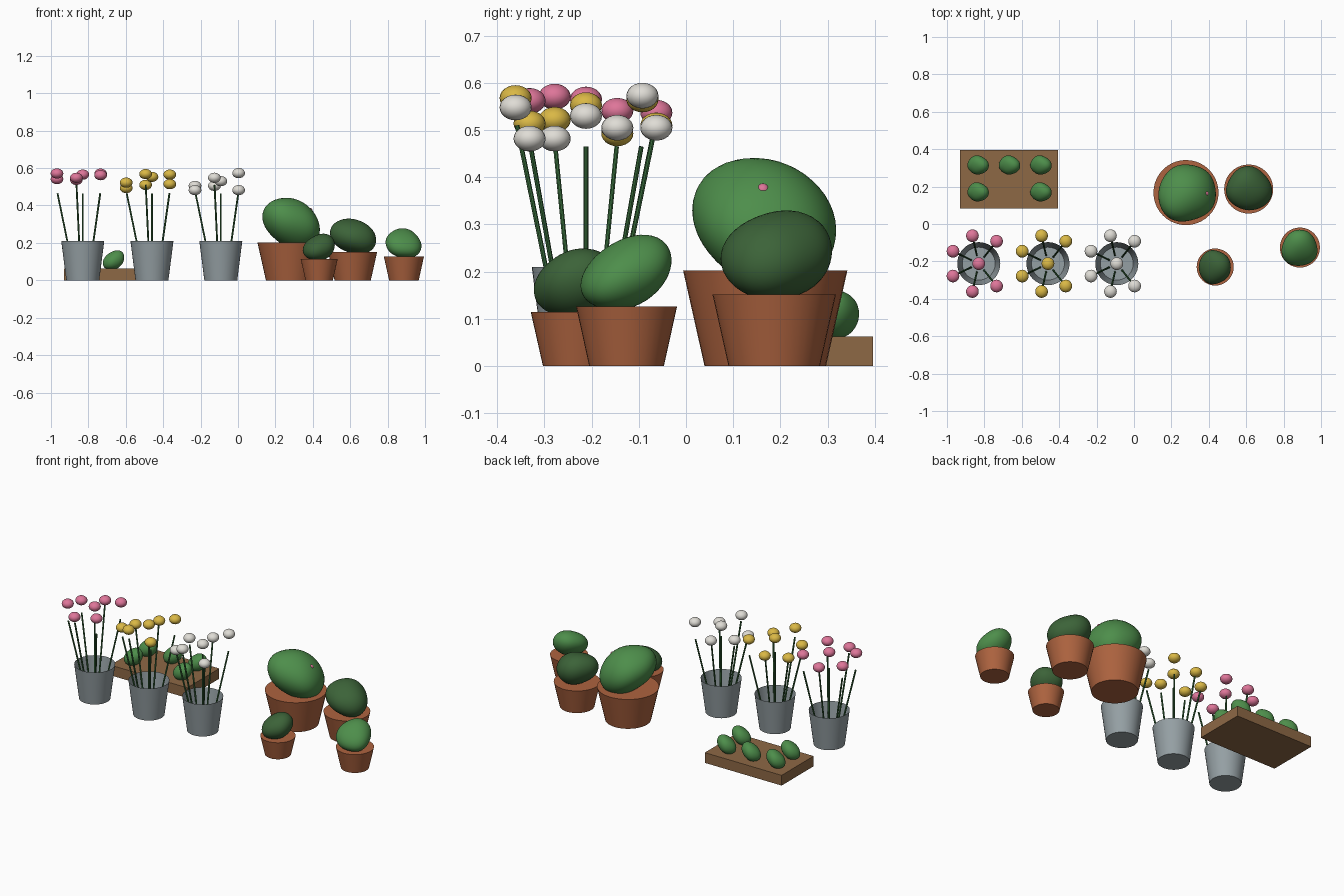
import bpy
import bmesh
import math
from mathutils import Vector

cube = bpy.data.objects.get("Cube")
if cube:
    bpy.data.objects.remove(cube, do_unlink=True)


def material(name, rgb):
    m = bpy.data.materials.new(name)
    m.use_nodes = True
    color = (*rgb, 1)
    m.diffuse_color = color
    m.node_tree.nodes["Principled BSDF"].inputs["Base Color"].default_value = color
    return m


terracotta = material("terracotta", (0.42, 0.125, 0.05))
zinc = material("zinc grey", (0.30, 0.35, 0.37))
wood = material("crate wood", (0.27, 0.14, 0.06))
leaf = material("leaf green", (0.075, 0.27, 0.07))
dark_leaf = material("dark leaf green", (0.045, 0.125, 0.04))
stem_green = material("stem green", (0.04, 0.15, 0.045))
pink = material("pink petals", (0.73, 0.18, 0.32))
yellow = material("yellow petals", (0.70, 0.48, 0.06))
white = material("white petals", (0.74, 0.72, 0.67))


def finish(bm, name, mat, location=(0, 0, 0), smooth=True):
    bmesh.ops.recalc_face_normals(bm, faces=bm.faces)
    mesh = bpy.data.meshes.new(name)
    bm.to_mesh(mesh)
    bm.free()
    mesh.materials.append(mat)
    ob = bpy.data.objects.new(name, mesh)
    ob.location = location
    bpy.context.collection.objects.link(ob)
    if smooth:
        bpy.ops.object.select_all(action='DESELECT')
        ob.select_set(True)
        bpy.context.view_layer.objects.active = ob
        bpy.ops.object.shade_smooth_by_angle(angle=math.radians(40))
    return ob


def tapered_pot(name, mat, x, y, bottom, top, height, open_top=False):
    bm = bmesh.new()
    bmesh.ops.create_cone(bm, cap_ends=True, segments=40, radius1=bottom,
                          radius2=top, depth=height)
    if open_top:
        lid = [f for f in bm.faces if f.calc_center_median().z > height * 0.49]
        bmesh.ops.delete(bm, geom=lid, context='FACES_ONLY')
    return finish(bm, name, mat, (x, y, height / 2))


def shrub(name, mat, center, radii, lean, phase):
    # Leaning ellipsoid with soft lumps
    bm = bmesh.new()
    bmesh.ops.create_icosphere(bm, subdivisions=4, radius=1)
    for v in bm.verts:
        p = v.co.copy()
        lump = math.sin(3 * p.x + phase) * math.cos(2.5 * p.y - phase)
        p *= 1 + 0.06 * lump
        p.z += lean[0] * p.x + lean[1] * p.y
        v.co = Vector(a * b for a, b in zip(p, radii))
    return finish(bm, name, mat, center)


def stem(name, start, end):
    start, end = Vector(start), Vector(end)
    bm = bmesh.new()
    bmesh.ops.create_cone(bm, cap_ends=True, segments=8, radius1=0.005,
                          radius2=0.005, depth=(end - start).length)
    ob = finish(bm, name, stem_green, (start + end) / 2)
    ob.rotation_euler = (end - start).to_track_quat('Z', 'Y').to_euler()


def blossom(name, mat, location):
    bm = bmesh.new()
    bmesh.ops.create_uvsphere(bm, u_segments=20, v_segments=12, radius=0.034)
    bmesh.ops.scale(bm, vec=(1, 1, 0.8), verts=bm.verts)
    finish(bm, name, mat, location)


# Buckets of cut flowers: one upright stem and six leaning outwards
BUCKETS = (
    ("pink", pink, -0.83, (0.565, 0.57, 0.537, 0.541, 0.571, 0.548, 0.562)),
    ("yellow", yellow, -0.46, (0.553, 0.565, 0.51, 0.493, 0.522, 0.568, 0.514)),
    ("white", white, -0.092, (0.53, 0.573, 0.505, 0.505, 0.482, 0.548, 0.482)),
)
BUCKET_Y = -0.212
for label, petals, bx, heights in BUCKETS:
    tapered_pot(label + "_bucket", zinc, bx, BUCKET_Y, 0.088, 0.115, 0.21, True)
    for i, h in enumerate(heights):
        a = math.tau * i / len(heights)
        reach = 0.153 if i else 0
        dx, dy = reach * math.cos(a), reach * math.sin(a)
        stem_top = 0.51 if i in (2, 5) else 0.465
        stem_top = min(stem_top, h)
        stem(f"{label}_stem_{i}", (bx + dx * 0.3, BUCKET_Y + dy * 0.3, 0.01),
             (bx + dx * 0.98, BUCKET_Y + dy * 0.98, stem_top))
        blossom(f"{label}_blossom_{i}", petals, (bx + dx, BUCKET_Y + dy, h))

# Potted shrubs: pot position, radius, height, then shrub shape
POTS = (
    ("large", leaf, 0.278, 0.168, 0.174, 0.202,
     (0.283, 0.165, 0.305), (0.158, 0.155, 0.13), (-0.27, -0.15), 0.6),
    ("medium", dark_leaf, 0.613, 0.187, 0.131, 0.152,
     (0.615, 0.188, 0.235), (0.12, 0.116, 0.093), (-0.2, 0.08), 2.0),
    ("small", dark_leaf, 0.434, -0.23, 0.099, 0.114,
     (0.431, -0.231, 0.175), (0.086, 0.091, 0.069), (0.2, 0.18), 3.2),
    ("side", leaf, 0.887, -0.126, 0.107, 0.126,
     (0.885, -0.13, 0.196), (0.097, 0.098, 0.073), (-0.15, 0.38), 1.2),
)
for label, green, x, y, r, h, center, radii, lean, phase in POTS:
    tapered_pot(label + "_pot", terracotta, x, y, r * 0.74, r, h)
    shrub(label + "_shrub", green, center, radii, lean, phase)

# Single bud on the large shrub
bm = bmesh.new()
bmesh.ops.create_icosphere(bm, subdivisions=2, radius=0.014)
finish(bm, "shrub_bud", pink, (0.385, 0.163, 0.373))

# Wooden tray with seedlings, one place left empty
bm = bmesh.new()
bmesh.ops.create_cube(bm, size=1)
bmesh.ops.scale(bm, vec=(0.525, 0.312, 0.063), verts=bm.verts)
finish(bm, "seedling_tray", wood, (-0.668, 0.24, 0.0315), smooth=False)
for col in range(3):
    for row in range(2):
        if (col, row) == (1, 0):
            continue
        shrub(f"seedling_{col}_{row}", leaf,
              (-0.834 + 0.168 * col, 0.171 + 0.144 * row, 0.107),
              (0.056, 0.05, 0.05), (0.3, 0.1), 2.6)
